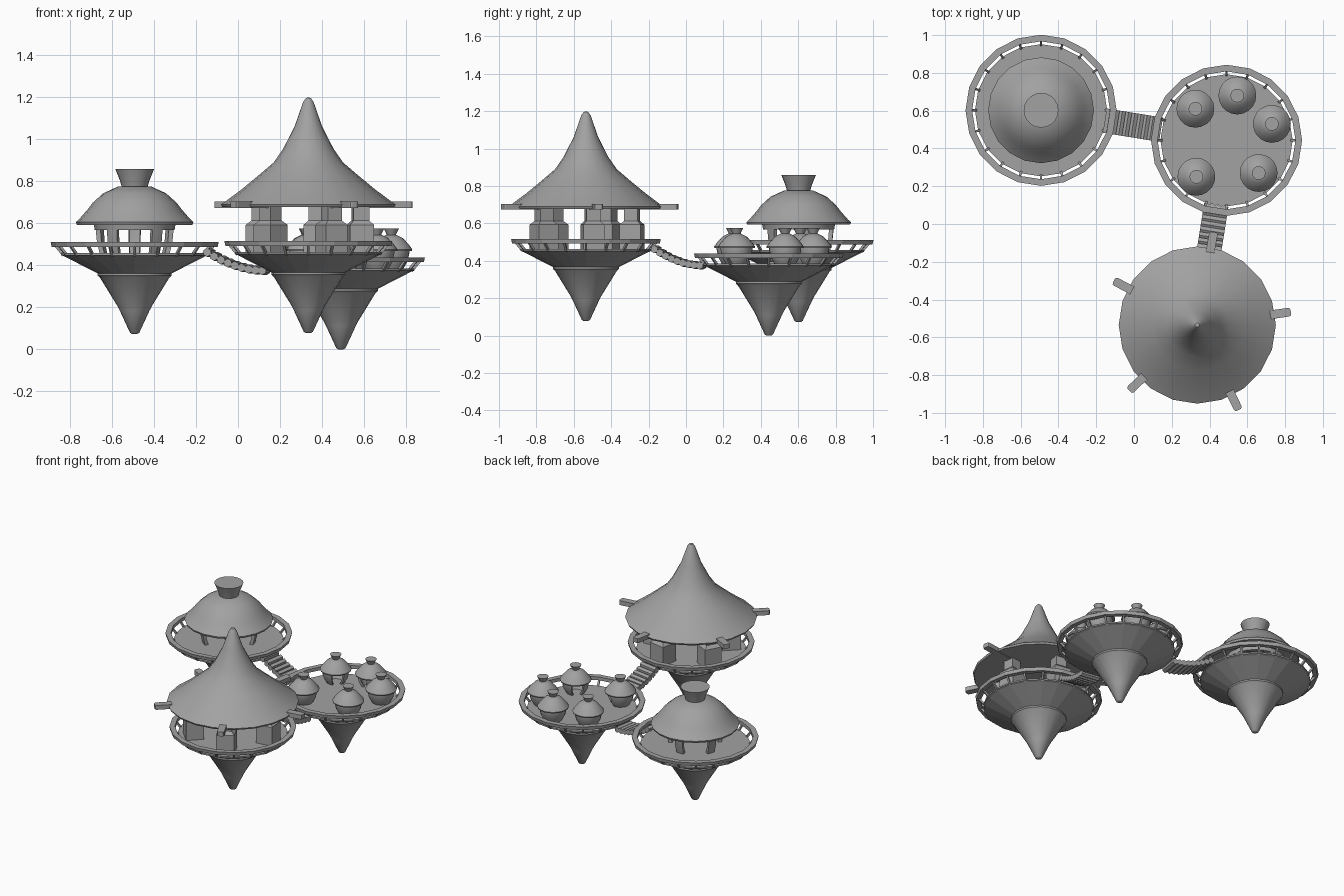
import bpy, bmesh, math
from mathutils import Vector, Matrix

cube = bpy.data.objects.get("Cube")
if cube:
    bpy.data.objects.remove(cube)

stone = bpy.data.materials.new("stone_grey")
stone.use_nodes = True
GREY = (0.36, 0.36, 0.36, 1)
stone.diffuse_color = GREY
stone.node_tree.nodes["Principled BSDF"].inputs["Base Color"].default_value = GREY


def finish(bm, name, smooth=None):
    """Turn a bmesh into a named object."""
    bmesh.ops.remove_doubles(bm, verts=bm.verts, dist=1e-5)
    bmesh.ops.recalc_face_normals(bm, faces=bm.faces)
    mesh = bpy.data.meshes.new(name)
    bm.to_mesh(mesh)
    bm.free()
    mesh.materials.append(stone)
    obj = bpy.data.objects.new(name, mesh)
    bpy.context.collection.objects.link(obj)
    if smooth:
        bpy.ops.object.select_all(action='DESELECT')
        obj.select_set(True)
        bpy.context.view_layer.objects.active = obj
        bpy.ops.object.shade_smooth_by_angle(angle=math.radians(smooth))
    return obj


def lathe(name, profile, centre, smooth=None, closed=False, start=0, sweep=360, steps=20):
    """Revolve an (r, z) profile around a vertical axis, fully or over an arc."""
    bm = bmesh.new()
    c = Vector(centre)
    rows = []
    for i in range(steps + 1):
        a = math.radians(start + sweep * i / steps)
        rows.append([bm.verts.new(c + Vector((r * math.cos(a), r * math.sin(a), z)))
                     for r, z in profile])
    n = len(profile)
    for p, q in zip(rows, rows[1:]):
        for j in range(n if closed else n - 1):
            k = (j + 1) % n
            if profile[j][0] == 0:
                bm.faces.new((p[j], q[k], p[k]))
            elif profile[k][0] == 0:
                bm.faces.new((p[j], q[j], p[k]))
            else:
                bm.faces.new((p[j], q[j], q[k], p[k]))
    if sweep < 360:
        bm.faces.new(rows[0])
        bm.faces.new(rows[-1])
    return finish(bm, name, smooth)


def add_box(bm, size, matrix):
    bmesh.ops.create_cube(bm, size=1, matrix=matrix @ Matrix.Diagonal((*size, 1)))


def turned(centre, degrees):
    return Matrix.Translation(centre) @ Matrix.Rotation(math.radians(degrees), 4, 'Z')


def island(name, c):
    """Dish with a deck, a collar, a hanging spike and a railing."""
    lathe(name + "_dish", [(0, .385), (.35, .385), (.35, .375), (.335, .37),
                           (.175, .288), (0, .288)], c)
    lathe(name + "_spike", [(0, .29), (.176, .29), (.176, .278), (.165, .268), (.083, .135),
                            (.07, .11), (.022, .006), (.012, 0), (0, 0)], c, 35)
    lathe(name + "_rail", [(.365, .415), (.395, .415), (.4, .438), (.365, .438)], c, closed=True)
    bm = bmesh.new()
    for i in range(20):
        slope = Matrix.Translation((.358, 0, .398)) @ Matrix.Rotation(math.radians(40), 4, 'Y')
        add_box(bm, (.012, .012, .065), turned(c, i * 18) @ slope)
    finish(bm, name + "_balusters")


LEFT_BACK = Vector((-.492, .602, .073))
LOW = Vector((.49, .443, 0))
FRONT = Vector((.335, -.535, .078))
island("round_island", LEFT_BACK)
island("village_island", LOW)
island("temple_island", FRONT)

# Round house: five curved wall piers under a lintel, two-tier roof, flared chimney
for k in range(5):
    lathe("house_pier", [(.168, .38), (.182, .44), (.188, .5), (.165, .5), (.16, .44), (.145, .38)],
          LEFT_BACK, 35, True, 90 + 72 * k - 9, 18, 3)
lathe("house_lintel", [(.19, .495), (.197, .535), (.165, .535), (.165, .495)], LEFT_BACK, 35, True)
lathe("house_roof", [(0, .52), (.275, .52), (.28, .533), (.262, .55), (.225, .592), (.2, .625),
                     (.15, .67), (.08, .702), (0, .702)], LEFT_BACK, 35)
lathe("house_chimney", [(0, .695), (.06, .695), (.07, .73), (.092, .785), (0, .785)], LEFT_BACK, 35)

# Village huts with doorways facing the middle of the deck
for x, y in ((.325, .61), (.547, .68), (.73, .53), (.66, .27), (.33, .25)):
    c = Vector((x, y, 0))
    door = math.degrees(math.atan2(LOW.y - y, LOW.x - x))
    lathe("hut_wall", [(.055, .38), (.078, .42), (.086, .46), (.086, .48),
                       (.07, .48), (.07, .46), (.062, .42), (.04, .38)],
          c, 35, True, door + 28, 304, 16)
    lathe("hut_roof", [(0, .468), (.098, .468), (.1, .476), (.085, .497), (.055, .53),
                       (.025, .545), (0, .545)], c, 35)
    lathe("hut_chimney", [(0, .54), (.02, .54), (.026, .555), (.036, .575), (0, .575)], c, 35)

# Temple: tall curved roof on five stepped pillars with beams poking past the eave
lathe("temple_roof", [(0, .6), (.41, .6), (.416, .612), (.39, .63), (.32, .682), (.24, .748),
                      (.165, .812), (.12, .877), (.065, .985), (.025, 1.1), (.012, 1.118),
                      (0, 1.122)], FRONT, 35)
for k in range(5):
    place = turned(FRONT, 8 + 72 * k)
    bm = bmesh.new()
    add_box(bm, (.115, .115, .14), place @ Matrix.Translation((.25, 0, .445)))
    bmesh.ops.create_cone(bm, cap_ends=True, segments=4, radius1=.0575 * 2 ** .5,
                          radius2=.0375 * 2 ** .5, depth=.02,
                          matrix=place @ Matrix.Translation((.25, 0, .525))
                          @ Matrix.Rotation(math.pi / 4, 4, 'Z'))
    add_box(bm, (.075, .075, .08), place @ Matrix.Translation((.25, 0, .57)))
    finish(bm, "temple_pillar")
    bm = bmesh.new()
    add_box(bm, (.28, .046, .03), place @ Matrix.Translation((.36, 0, .611)))
    tips = [e for e in bm.edges
            if abs((e.verts[0].co - e.verts[1].co).z) > .02
            and (e.verts[0].co - FRONT).xy.length > .4]
    bmesh.ops.bevel(bm, geom=tips, offset=.012, segments=2, affect='EDGES', profile=.5)
    finish(bm, "temple_beam")


def bridge(name, a, b, first, last, steps=9):
    """Sagging row of log treads from deck a down to deck b."""
    way = (b - a).xy.normalized()
    heading = math.degrees(math.atan2(way.y, way.x))
    bm = bmesh.new()
    for i in range(steps):
        t = i / (steps - 1)
        pos = a.xy + way * (first + (last - first) * t)
        z = .462 - .165 * t + .078 * t * t
        bmesh.ops.create_cone(bm, cap_ends=True, segments=6, radius1=.021, radius2=.021, depth=.13,
                              matrix=turned((pos.x, pos.y, z), heading)
                              @ Matrix.Rotation(math.pi / 2, 4, 'X'))
    finish(bm, name)


bridge("west_bridge", LEFT_BACK, LOW, .36, .625)
bridge("south_bridge", FRONT, LOW, .38, .625)
